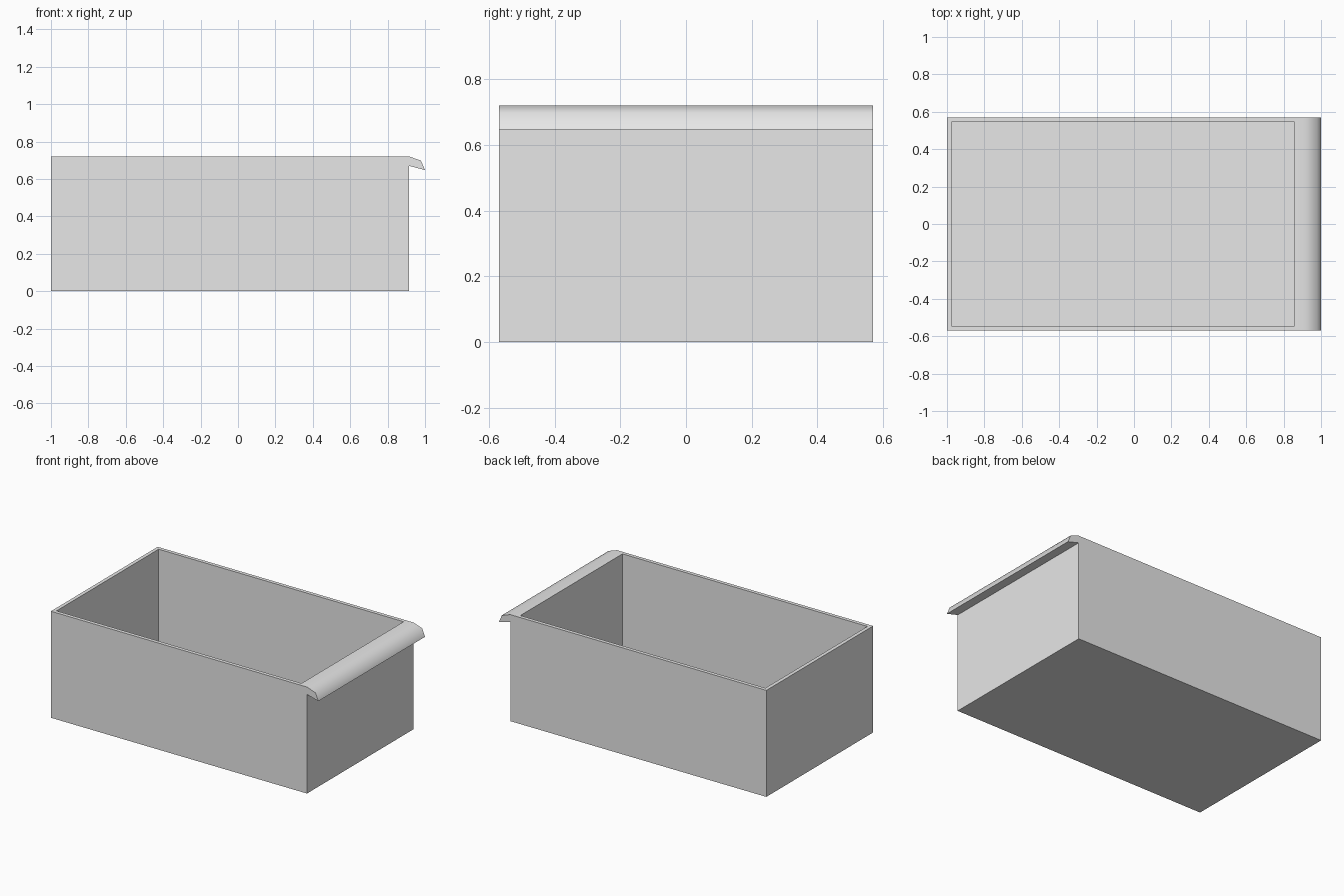
import bpy, bmesh
from math import radians

cube = bpy.data.objects.get("Cube")
if cube:
    bpy.data.objects.remove(cube, do_unlink=True)

HALF_Y, TOP, WALL, FLOOR = 0.57, 0.72, 0.035, 0.035
INNER_RIGHT = 0.857

grey = bpy.data.materials.new("light_grey")
grey.use_nodes = True
grey.diffuse_color = (0.8, 0.8, 0.8, 1)
grey.node_tree.nodes["Principled BSDF"].inputs["Base Color"].default_value = (0.8, 0.8, 0.8, 1)

# Side profile: box with a curved lip hooked over the +x end
profile = [(-1, 0), (0.915, 0), (0.915, 0.67), (1.0, 0.647),
           (0.978, 0.698), (0.915, TOP), (-1, TOP)]

bm = bmesh.new()
side = bm.faces.new([bm.verts.new((x, -HALF_Y, z)) for x, z in profile])
swept = bmesh.ops.extrude_face_region(bm, geom=[side])["geom"]
bmesh.ops.translate(bm, vec=(0, 2 * HALF_Y, 0),
                    verts=[g for g in swept if isinstance(g, bmesh.types.BMVert)])
bmesh.ops.recalc_face_normals(bm, faces=bm.faces)

# Open the top: inset the rim, widen it beside the lip, push the floor down
opening = next(f for f in bm.faces if all(abs(v.co.z - TOP) < 1e-5 for v in f.verts))
bmesh.ops.inset_region(bm, faces=[opening], thickness=WALL)
for v in opening.verts:
    if v.co.x > 0:
        v.co.x = INNER_RIGHT
floor = bmesh.ops.extrude_discrete_faces(bm, faces=[opening])["faces"][0]
bmesh.ops.translate(bm, vec=(0, 0, FLOOR - TOP), verts=floor.verts)
# Join cavity walls between rim and floor
rim_edges = [e for e in bm.edges if len(e.link_faces) == 1]
if rim_edges:
    bmesh.ops.bridge_loops(bm, edges=rim_edges)
bmesh.ops.recalc_face_normals(bm, faces=bm.faces)

mesh = bpy.data.meshes.new("drawer_tray")
bm.to_mesh(mesh)
bm.free()
mesh.materials.append(grey)
tray = bpy.data.objects.new("drawer_tray", mesh)
bpy.context.collection.objects.link(tray)

# Rounded shading on the lip only, crisp edges elsewhere
bpy.ops.object.select_all(action="DESELECT")
tray.select_set(True)
bpy.context.view_layer.objects.active = tray
bpy.ops.object.shade_smooth_by_angle(angle=radians(60))
weighted = tray.modifiers.new("flat_rim", "WEIGHTED_NORMAL")
weighted.keep_sharp = True
